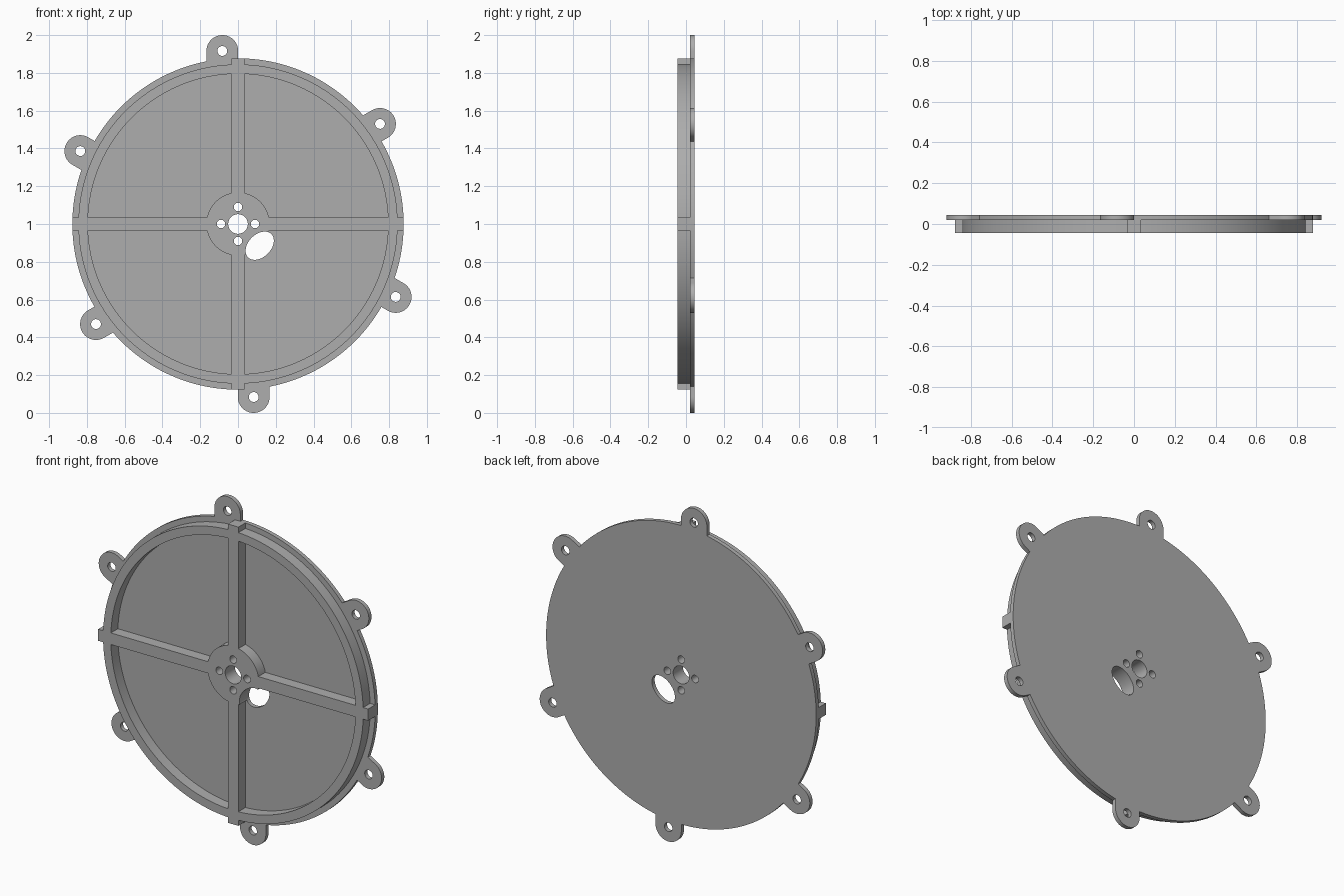
import bpy, bmesh
from math import sin, cos, pi, radians
from mathutils import Matrix, Vector

cube = bpy.data.objects.get("Cube")
if cube:
    bpy.data.objects.remove(cube, do_unlink=True)

FRONT, STEP, BACK = -0.045, 0.02, 0.045
CENTRE = Vector((0, 0, 1))

grey = bpy.data.materials.new("grey plastic")
grey.use_nodes = True
COLOUR = (0.42, 0.42, 0.42, 1)
grey.diffuse_color = COLOUR
grey.node_tree.nodes["Principled BSDF"].inputs["Base Color"].default_value = COLOUR


def arc(radius, cx=0, cz=0, start=0, sweep=2 * pi, n=96):
    count = n if sweep >= 2 * pi else n + 1
    return [(cx + radius * cos(start + sweep * i / n),
             cz + radius * sin(start + sweep * i / n)) for i in range(count)]


def slab(name, outline, y0, y1, turn=0):
    """Extrude an x-z outline from y0 to y1, turned about the disc axis."""
    bm = bmesh.new()
    face = bm.faces.new([bm.verts.new((x, y0, z)) for x, z in outline])
    ext = bmesh.ops.extrude_face_region(bm, geom=[face])
    bmesh.ops.translate(bm, vec=(0, y1 - y0, 0),
                        verts=[v for v in ext["geom"] if isinstance(v, bmesh.types.BMVert)])
    bmesh.ops.recalc_face_normals(bm, faces=bm.faces)
    bm.transform(Matrix.Translation(CENTRE) @ Matrix.Rotation(turn, 4, "Y"))
    mesh = bpy.data.meshes.new(name)
    bm.to_mesh(mesh)
    bm.free()
    mesh.materials.append(grey)
    obj = bpy.data.objects.new(name, mesh)
    bpy.context.collection.objects.link(obj)
    return obj


def combine(target, other, operation):
    """Apply a boolean and discard the second shape."""
    mod = target.modifiers.new(operation, "BOOLEAN")
    mod.operation, mod.solver, mod.object = operation, "EXACT", other
    bpy.context.view_layer.objects.active = target
    bpy.ops.object.modifier_apply(modifier=mod.name)
    bpy.data.objects.remove(other, do_unlink=True)


def box(x, z):
    return [(-x, -z), (x, -z), (x, z), (-x, z)]


# Back plate with six rounded mounting tabs
plate = slab("back_plate", arc(0.877, n=192), STEP, BACK)
TAB_X, TAB_Z, TAB_R = -0.083, 0.916, 0.084
for i in range(6):
    outline = arc(TAB_R, TAB_X, TAB_Z, 0, pi, 32)
    outline += [(TAB_X - TAB_R, 0.8), (TAB_X + TAB_R, 0.8)]
    combine(plate, slab("tab", outline, STEP, BACK, radians(60 * i)), "UNION")
for i in range(6):
    hole = slab("tab_hole", arc(0.026, TAB_X, TAB_Z, n=32), -0.1, 0.1, radians(60 * i))
    combine(plate, hole, "DIFFERENCE")

# Front frame: rim ring, crossed ribs and hub
frame = slab("front_frame", arc(0.845, n=192), FRONT, STEP)
combine(frame, slab("rim_bore", arc(0.795, n=192), -0.1, 0.1), "DIFFERENCE")
for outline in (box(0.877, 0.034), box(0.034, 0.877), arc(0.167)):
    combine(frame, slab("rib_or_hub", outline, FRONT, STEP), "UNION")

# Shaft hole, four screw holes and the oval cable opening
tilt = radians(45)
oval = []
for u, v in arc(1, n=64):
    a, b = 0.087 * u, 0.06 * v
    oval.append((0.115 + a * cos(tilt) - b * sin(tilt),
                 -0.115 + a * sin(tilt) + b * cos(tilt)))
openings = [arc(0.052, n=48), oval]
openings += [arc(0.022, 0.09 * cos(k * pi / 2), 0.09 * sin(k * pi / 2), n=32) for k in range(4)]
for part in (plate, frame):
    for outline in openings:
        combine(part, slab("cutter", outline, -0.1, 0.1), "DIFFERENCE")

# Smooth the round walls, keep the rims sharp
for part in (plate, frame):
    bpy.ops.object.select_all(action="DESELECT")
    part.select_set(True)
    bpy.context.view_layer.objects.active = part
    bpy.ops.object.shade_smooth_by_angle(angle=radians(30))
